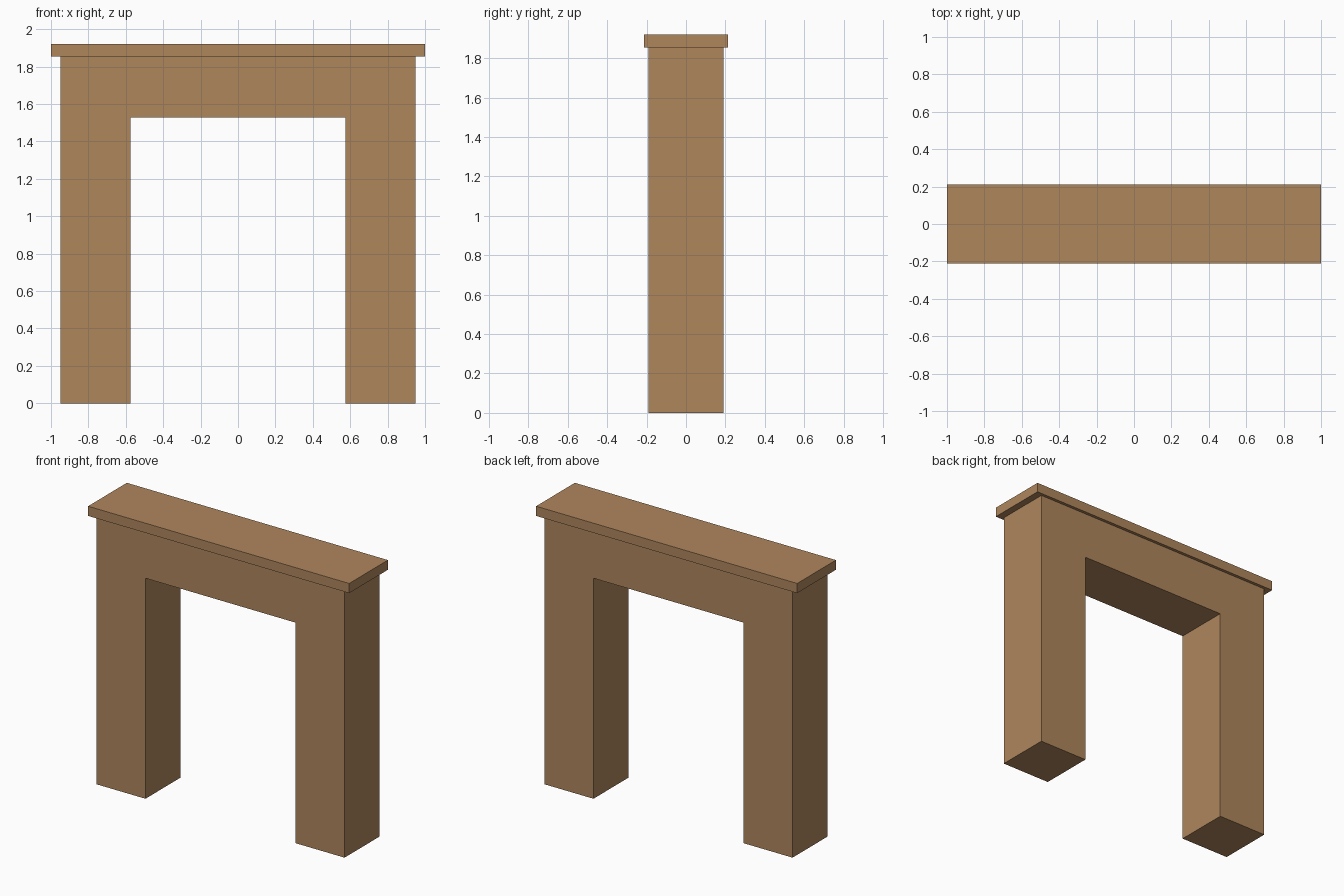
import bpy
import bmesh

if "Cube" in bpy.data.objects:
    bpy.data.objects.remove(bpy.data.objects["Cube"])

wood = bpy.data.materials.new("warm_brown")
wood.diffuse_color = (0.43, 0.24, 0.108, 1)
wood.use_nodes = True
wood.node_tree.nodes["Principled BSDF"].inputs["Base Color"].default_value = wood.diffuse_color


def extrude_profile(name, half_profile, depth):
    """Mirror a right-hand XZ outline about x = 0 and extrude it along y."""
    outline = half_profile + [(-x, z) for x, z in reversed(half_profile)]
    bm = bmesh.new()
    face = bm.faces.new([bm.verts.new((x, -depth / 2, z)) for x, z in outline])
    geom = bmesh.ops.extrude_face_region(bm, geom=[face])["geom"]
    moved = [g for g in geom if isinstance(g, bmesh.types.BMVert)]
    bmesh.ops.translate(bm, verts=moved, vec=(0, depth, 0))
    bmesh.ops.recalc_face_normals(bm, faces=bm.faces)
    mesh = bpy.data.meshes.new(name)
    bm.to_mesh(mesh)
    bm.free()
    mesh.materials.append(wood)
    obj = bpy.data.objects.new(name, mesh)
    bpy.context.collection.objects.link(obj)
    return obj


LEG_IN, LEG_OUT = 0.575, 0.95
LINTEL_Z, SHELF_Z, TOP_Z = 1.527, 1.853, 1.92

# Two legs joined by the lintel
extrude_profile("surround", [(LEG_IN, LINTEL_Z), (LEG_IN, 0),
                             (LEG_OUT, 0), (LEG_OUT, SHELF_Z)], 0.382)

# Overhanging shelf on top
extrude_profile("shelf", [(1.0, SHELF_Z), (1.0, TOP_Z)], 0.424)
